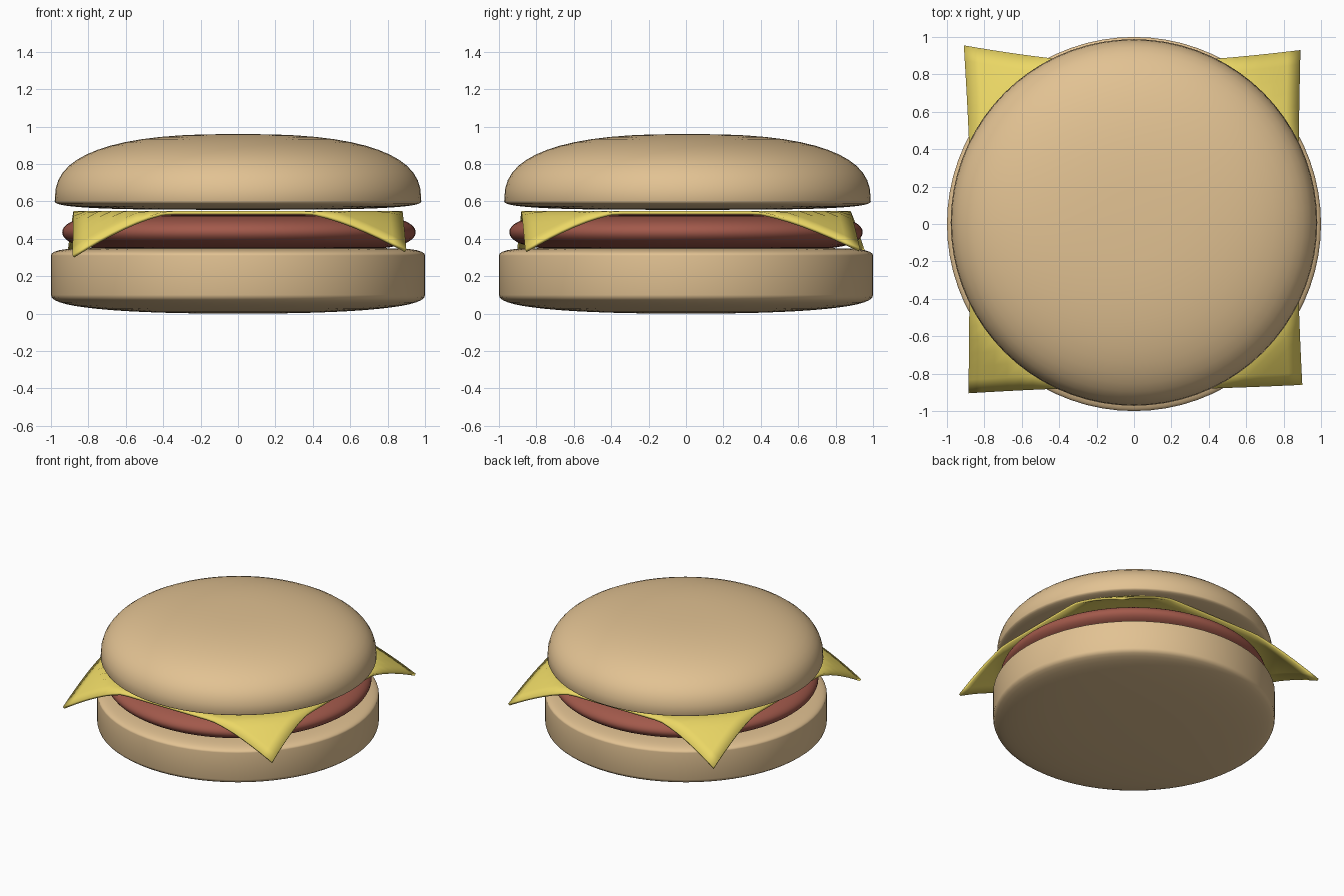
import bpy, bmesh, math

if "Cube" in bpy.data.objects:
    bpy.data.objects.remove(bpy.data.objects["Cube"])


def finish(obj, color, angle):
    mat = bpy.data.materials.new(obj.name + "_colour")
    mat.diffuse_color = (*color, 1)
    mat.use_nodes = True
    mat.node_tree.nodes["Principled BSDF"].inputs["Base Color"].default_value = mat.diffuse_color
    obj.data.materials.append(mat)
    bpy.ops.object.select_all(action='DESELECT')
    obj.select_set(True)
    bpy.context.view_layer.objects.active = obj
    bpy.ops.object.shade_smooth_by_angle(angle=math.radians(angle))


def make_object(name, bm):
    bmesh.ops.recalc_face_normals(bm, faces=bm.faces)
    mesh = bpy.data.meshes.new(name)
    bm.to_mesh(mesh)
    bm.free()
    obj = bpy.data.objects.new(name, mesh)
    bpy.context.collection.objects.link(obj)
    return obj


def quarter(radius, z, height, a, b, steps=14):
    """Superellipse quarter from the rim to the axis."""
    pts = []
    for i in range(steps + 1):
        t = math.pi / 2 * i / steps
        pts.append((radius * max(math.cos(t), 0) ** (2 / a) if i < steps else 0,
                    z + height * math.sin(t) ** (2 / b)))
    return pts


def round_part(name, color, lower, upper, centre=(0, 0), segments=72):
    """Spin a profile made of a lower and an upper superellipse quarter."""
    profile = quarter(*lower)[::-1] + quarter(*upper)
    bm = bmesh.new()
    verts = [bm.verts.new((r, 0, z)) for r, z in profile]
    edges = [bm.edges.new(pair) for pair in zip(verts, verts[1:])]
    bmesh.ops.spin(bm, geom=verts + edges, cent=(0, 0, 0), axis=(0, 0, 1),
                   angle=math.tau, steps=segments, use_duplicate=False)
    bmesh.ops.remove_doubles(bm, verts=bm.verts, dist=0.0003)
    bmesh.ops.translate(bm, verts=bm.verts, vec=(*centre, 0))
    finish(make_object(name, bm), color, 60)


BREAD = (0.76, 0.54, 0.29)

# Buns and patty
round_part("bottom_bun", BREAD,
           (1.0, 0.10, -0.10, 2.4, 2.4), (1.0, 0.31, 0.04, 16, 2))
round_part("patty", (0.36, 0.10, 0.07),
           (0.945, 0.435, -0.095, 8, 2), (0.945, 0.435, 0.095, 8, 2), (0.005, 0))
round_part("top_bun", BREAD,
           (0.98, 0.60, -0.045, 3.5, 2.4), (0.98, 0.60, 0.36, 2.6, 2.6), (0, 0.008))

# Cheese slice: square sheet whose corners droop and flare past the patty
HALF, FOLD = 0.88, 0.96
corners = {(-1, -1): (0.005, 0.025, 0.235), (1, -1): (0.02, -0.02, 0.205),
           (-1, 1): (0.03, 0.075, 0.21), (1, 1): (0.01, 0.05, 0.20)}
bm = bmesh.new()
bmesh.ops.create_grid(bm, x_segments=26, y_segments=26, size=HALF)
for v in bm.verts:
    x, y, _ = v.co
    sx, sy = (1 if x > 0 else -1), (1 if y > 0 else -1)
    dx, dy, drop = corners[sx, sy]
    k = max(0, math.hypot(x, y) - FOLD) / (HALF * math.sqrt(2) - FOLD)
    v.co = (x + sx * dx * k, y + sy * dy * k, 0.548 - drop * k ** 1.1)
cheese = make_object("cheese_slice", bm)
bpy.context.view_layer.objects.active = cheese
solid = cheese.modifiers.new("thickness", 'SOLIDIFY')
solid.thickness = 0.018
solid.offset = -1 if cheese.data.polygons[0].normal.z > 0 else 1
finish(cheese, (0.83, 0.68, 0.13), 35)
